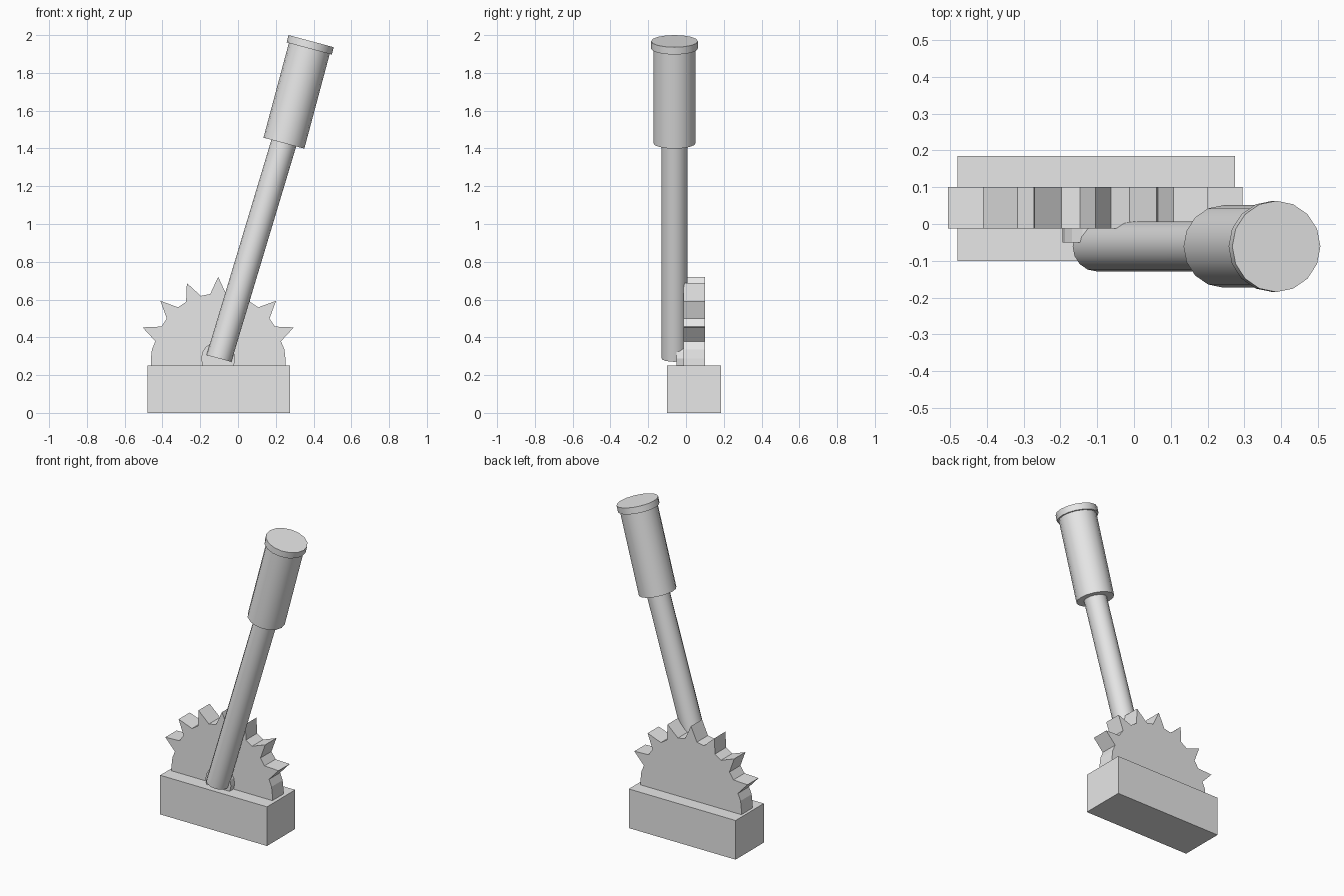
import bpy, bmesh, math
from mathutils import Vector, Matrix

if "Cube" in bpy.data.objects:
    bpy.data.objects.remove(bpy.data.objects["Cube"])

grey = bpy.data.materials.new("plain_grey")
grey.diffuse_color = (0.8, 0.8, 0.8, 1)
grey.use_nodes = True
grey.node_tree.nodes["Principled BSDF"].inputs["Base Color"].default_value = grey.diffuse_color


def finish(bm, name, smooth=False):
    bmesh.ops.recalc_face_normals(bm, faces=bm.faces[:])
    me = bpy.data.meshes.new(name)
    bm.to_mesh(me)
    bm.free()
    me.materials.append(grey)
    ob = bpy.data.objects.new(name, me)
    bpy.context.collection.objects.link(ob)
    if smooth:
        bpy.ops.object.select_all(action='DESELECT')
        ob.select_set(True)
        bpy.context.view_layer.objects.active = ob
        bpy.ops.object.shade_smooth_by_angle(angle=math.radians(35))
    return ob


def box(name, lo, hi):
    bm = bmesh.new()
    lo, hi = Vector(lo), Vector(hi)
    bmesh.ops.create_cube(bm, size=1, matrix=Matrix.Translation((lo + hi) / 2)
                          @ Matrix.Diagonal((*(hi - lo), 1)))
    return finish(bm, name)


def plate(name, pts, y0, y1):
    """Extrude an x-z outline from y0 to y1."""
    bm = bmesh.new()
    face = bm.faces.new([bm.verts.new((x, y0, z)) for x, z in pts])
    ext = bmesh.ops.extrude_face_region(bm, geom=[face])["geom"]
    bmesh.ops.translate(bm, vec=(0, y1 - y0, 0),
                        verts=[v for v in ext if isinstance(v, bmesh.types.BMVert)])
    return finish(bm, name)


def rod(name, a, b, r, tilt, sides=16):
    """Cylinder between two centres, end faces tilted about y."""
    bm = bmesh.new()
    rot = Matrix.Rotation(tilt, 3, 'Y')
    rings = []
    for c in (a, b):
        rings.append([bm.verts.new(Vector(c) + rot @ Vector(
            (r * math.cos(i * math.tau / sides), r * math.sin(i * math.tau / sides), 0)))
            for i in range(sides)])
    for i in range(sides):
        j = (i + 1) % sides
        bm.faces.new((rings[0][i], rings[0][j], rings[1][j], rings[1][i]))
    bm.faces.new(rings[0][::-1])
    bm.faces.new(rings[1])
    return finish(bm, name, True)


# base block
box("base", (-0.48, -0.10, 0), (0.275, 0.185, 0.25))

# half gear with seven pointed teeth
CX, CZ = -0.105, 0.287


def polar(deg, r):
    t = math.radians(deg)
    return (CX + r * math.cos(t), CZ + r * math.sin(t))


outline = [(CX + 0.357, 0.24), polar(0, 0.356), polar(8, 0.354)]
for k in range(7):
    mid = 22.5 * (k + 1)
    outline += [polar(mid - 7, 0.345), polar(mid, 0.433), polar(mid + 7, 0.345)]
outline += [polar(172, 0.354), polar(180, 0.356), (CX - 0.357, 0.24)]
plate("ratchet_gear", outline, -0.012, 0.10)

# pivot hub between gear and lever
hub = [polar(i * 22.5, 0.09) for i in range(16)]
plate("pivot_hub", hub, -0.05, 0.0)

# leaning lever: shaft, grip and end cap
Y, TILT = -0.061, math.radians(15)
rod("lever_shaft", (-0.101, Y, 0.288), (0.255, Y, 1.47), 0.068, TILT)
rod("lever_grip", (0.243, Y, 1.428), (0.378, Y, 1.932), 0.112, TILT)
rod("grip_cap", (0.377, Y, 1.929), (0.387, Y, 1.968), 0.124, TILT)
